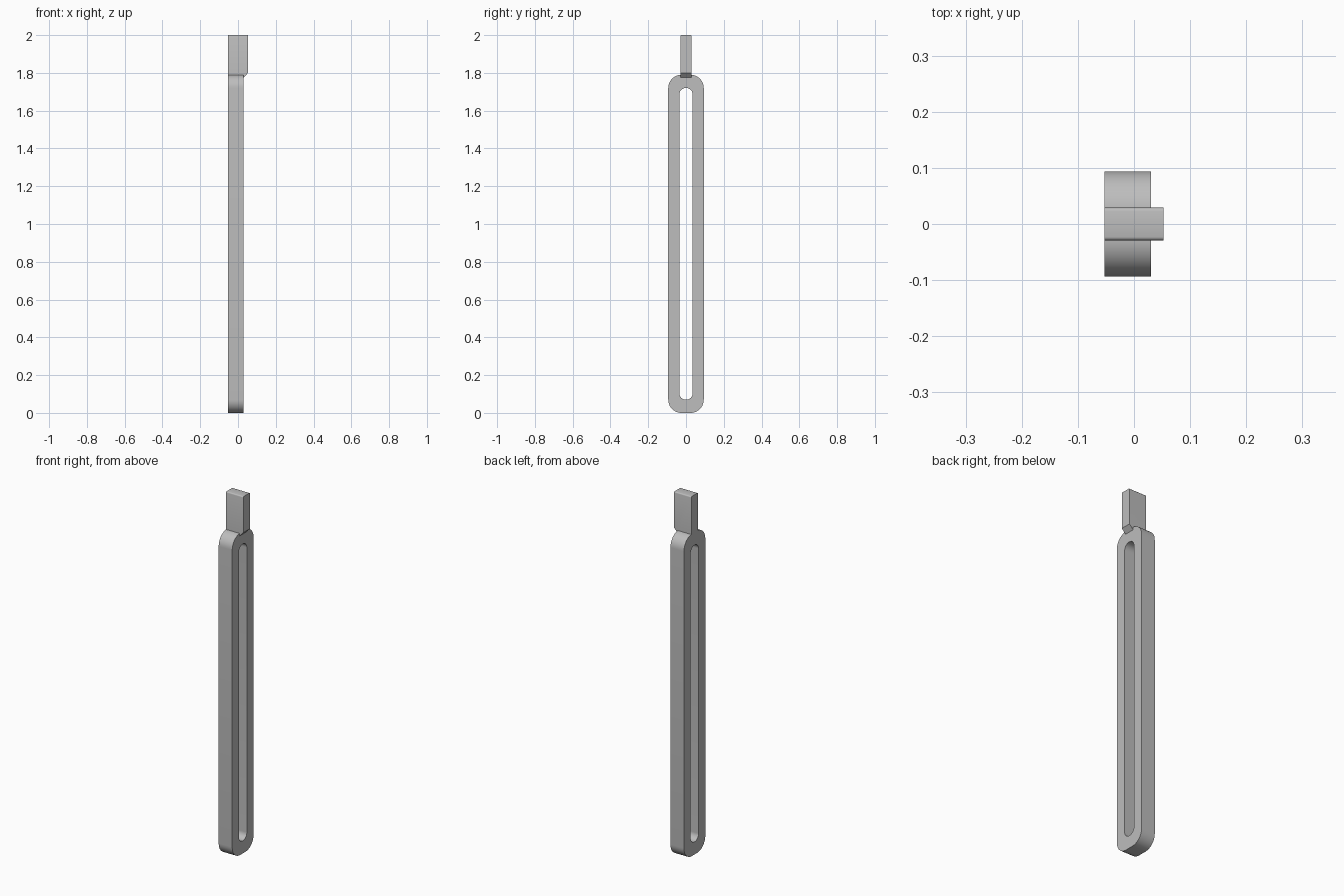
import bpy, bmesh, math

cube = bpy.data.objects.get("Cube")
if cube:
    bpy.data.objects.remove(cube, do_unlink=True)

steel = bpy.data.materials.new("plain grey")
steel.use_nodes = True
GREY = (0.51, 0.51, 0.51, 1)
steel.diffuse_color = GREY
steel.node_tree.nodes["Principled BSDF"].inputs["Base Color"].default_value = GREY


def rounded_outline(half_width, bottom, top, radius, steps=10):
    """Rounded rectangle in the y-z plane, counter-clockwise."""
    y, lo, hi = half_width - radius, bottom + radius, top - radius
    points = []
    for corner, (cy, cz) in enumerate([(y, hi), (-y, hi), (-y, lo), (y, lo)]):
        for i in range(steps + 1):
            a = math.pi / 2 * (corner + i / steps)
            points.append((cy + radius * math.cos(a), cz + radius * math.sin(a)))
    return points


def finish(bm, name):
    bmesh.ops.remove_doubles(bm, verts=bm.verts, dist=0.0001)
    bmesh.ops.recalc_face_normals(bm, faces=bm.faces)
    mesh = bpy.data.meshes.new(name)
    bm.to_mesh(mesh)
    bm.free()
    mesh.materials.append(steel)
    obj = bpy.data.objects.new(name, mesh)
    bpy.context.collection.objects.link(obj)
    bpy.ops.object.select_all(action='DESELECT')
    obj.select_set(True)
    bpy.context.view_layer.objects.active = obj
    bpy.ops.object.shade_smooth_by_angle(angle=math.radians(35))
    return obj


LEFT, RIGHT, TAB_EDGE = 0.03, -0.053, 0.053

# Long bar with a rounded slot: four matching loops joined into a closed ring
bm = bmesh.new()
outer = rounded_outline(0.094, 0, 1.79, 0.07)
inner = rounded_outline(0.035, 0.07, 1.72, 0.034)
loops = [[bm.verts.new((x, y, z)) for y, z in outline]
         for x, outline in ((RIGHT, outer), (LEFT, outer), (LEFT, inner), (RIGHT, inner))]
count = len(outer)
for k in range(4):
    a, b = loops[k], loops[(k + 1) % 4]
    for i in range(count):
        j = (i + 1) % count
        bm.faces.new((a[i], a[j], b[j], b[i]))
finish(bm, "slotted_bar")

# Upright tab, overhanging the bar on one side with a chamfered lower corner
bm = bmesh.new()
side = [(RIGHT, 1.775), (LEFT, 1.775), (TAB_EDGE, 1.80), (TAB_EDGE, 2.0), (RIGHT, 2.0)]
face = bm.faces.new([bm.verts.new((x, -0.029, z)) for x, z in side])
extruded = bmesh.ops.extrude_face_region(bm, geom=[face])["geom"]
bmesh.ops.translate(bm, vec=(0, 0.058, 0),
                    verts=[v for v in extruded if isinstance(v, bmesh.types.BMVert)])
# Soften the two long top edges
top_edges = [e for e in bm.edges
             if all(v.co.z > 1.99 for v in e.verts)
             and abs(e.verts[0].co.y - e.verts[1].co.y) < 0.001]
bmesh.ops.bevel(bm, geom=top_edges, offset=0.006, segments=3, profile=0.5, affect='EDGES')
finish(bm, "top_tab")
